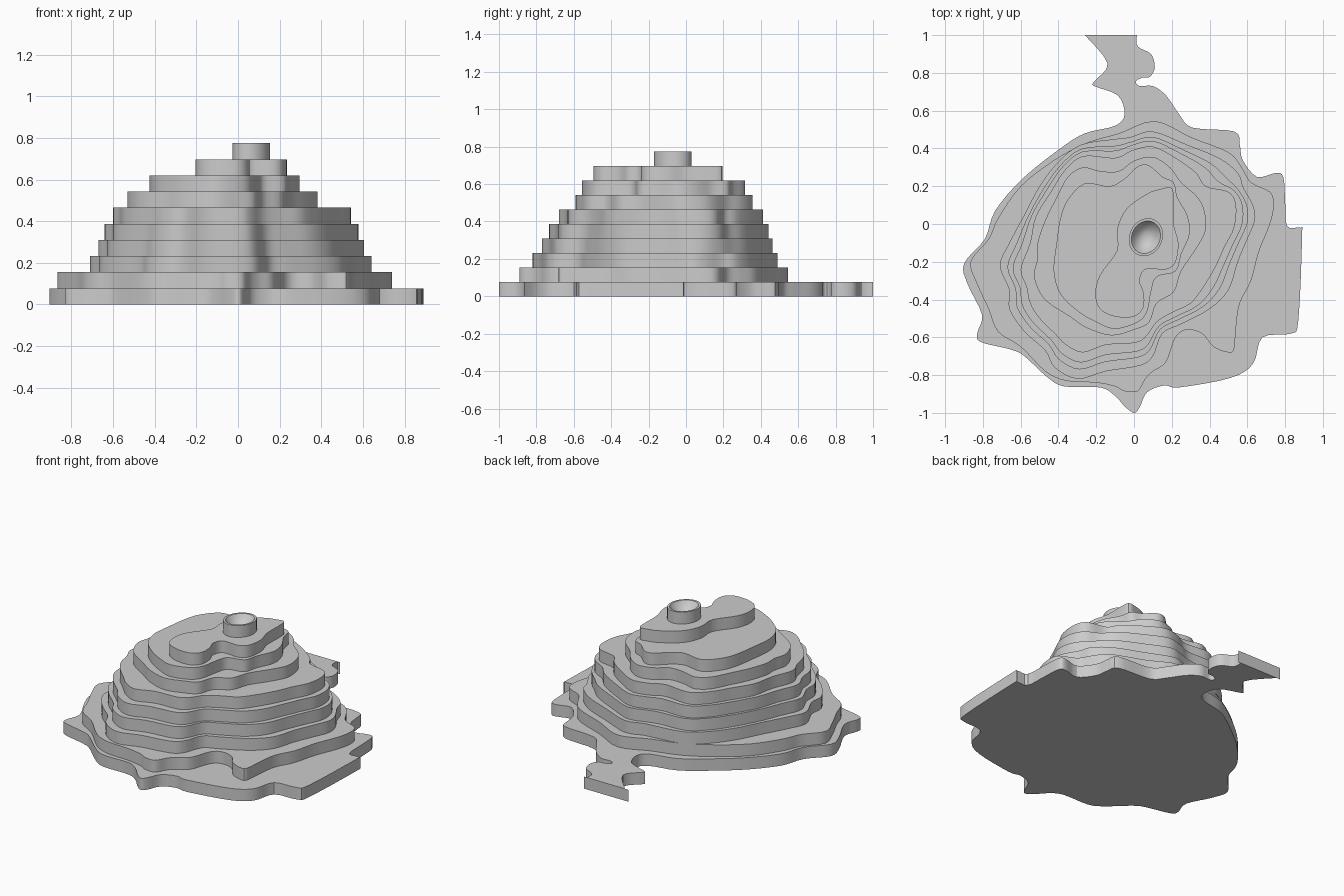
import bpy, bmesh, math

STEP = 0.0775


def smooth_loop(flat, n=4):
    """Closed Catmull-Rom curve through x,y pairs; repeated points stay sharp."""
    p = list(zip(flat[::2], flat[1::2]))
    out = []
    for i in range(len(p)):
        a, b, c, d = (p[(i + k) % len(p)] for k in (-1, 0, 1, 2))
        for j in range(n):
            t = j / n
            q = [0.5 * (2*b[k] + (c[k]-a[k])*t + (2*a[k]-5*b[k]+4*c[k]-d[k])*t*t
                        + (3*b[k]-a[k]-3*c[k]+d[k])*t**3) for k in (0, 1)]
            q = [max(-1, min(1, v)) for v in q]
            if not out or math.dist(q, out[-1]) > 0.002:
                out.append(q)
    if math.dist(out[0], out[-1]) < 0.002:
        out.pop()
    return out


def terrace(name, level, pts, crater=None):
    bm = bmesh.new()
    z0, z1 = level * STEP, (level + 1) * STEP
    rings = [[bm.verts.new((x, y, z)) for x, y in pts] for z in (z0, z1)]
    if crater:
        cx, cy = crater
        for s, dz in ((0.86, 0.0), (0.72, -0.02), (0.45, -0.045), (0.2, -0.055)):
            rings.append([bm.verts.new((cx + (x-cx)*s, cy + (y-cy)*s, z1 + dz)) for x, y in pts])
    n = len(pts)
    for lo, hi in zip(rings, rings[1:]):
        for i in range(n):
            j = (i + 1) % n
            bm.faces.new((lo[i], lo[j], hi[j], hi[i]))
    bm.faces.new(rings[0][::-1])
    bm.faces.new(rings[-1])
    bmesh.ops.recalc_face_normals(bm, faces=bm.faces)
    me = bpy.data.meshes.new(name)
    bm.to_mesh(me)
    bm.free()
    ob = bpy.data.objects.new(name, me)
    bpy.context.collection.objects.link(ob)
    bpy.context.view_layer.objects.active = ob
    bpy.ops.object.select_all(action='DESELECT')
    ob.select_set(True)
    bpy.ops.object.shade_smooth_by_angle(angle=math.radians(30))


# Shoreline with the northern spit
base = [-.26, 1, -.26, 1, .015, 1, .015, 1, .02, .94, .09, .9, .11, .83, .085, .78, .045, .775,
        .01, .755, .03, .73, .1, .73, .17, .68, .24, .58, .31, .51, .53, .49, .56, .42,
        .575, .34, .65, .25, .75, .27, .79, .25, .80, .13, .81, -.01, .88, -.02, .89, -.06,
        .87, -.51, .83, -.58, .68, -.6, .63, -.74, .51, -.815, .24, -.865, .16, -.855,
        .07, -.89, .03, -.97, 0, -1, -.05, -.965, -.1, -.91, -.18, -.865, -.37, -.86,
        -.46, -.81, -.58, -.7, -.65, -.665, -.81, -.625, -.83, -.58, -.805, -.48,
        -.88, -.32, -.9, -.21, -.79, -.08, -.735, .07, -.59, .24, -.39, .4, -.26, .48,
        -.1, .52, -.05, .58, -.085, .68, -.21, .73, -.21, .755, -.14, .85]
# Lower shelf
shelf = [-.865, -.2, -.83, -.32, -.77, -.45, -.72, -.57, -.6, -.65, -.47, -.78, -.36, -.83,
         -.2, -.84, -.1, -.86, -.05, -.885, .02, -.885, .06, -.82, .1, -.78, .17, -.73,
         .22, -.6, .28, -.56, .36, -.58, .42, -.65, .5, -.68, .53, -.66, .54, -.55,
         .56, -.42, .62, -.3, .66, -.15, .72, 0, .74, .1, .72, .17, .62, .22, .57, .3,
         .5, .38, .3, .46, .11, .545, -.08, .48, -.25, .43, -.42, .34, -.6, .2, -.72, .03, -.77, -.08]
# Steep flank: bottom and top contours, with the ones between blended
flank_low = [.1, .49, .28, .42, .45, .35, .55, .27, .58, .19, .63, .1, .64, .02, .6, -.08,
             .55, -.2, .5, -.35, .4, -.45, .25, -.53, .15, -.58, .1, -.7, .03, -.75,
             -.15, -.78, -.3, -.82, -.42, -.76, -.47, -.67, -.58, -.57, -.66, -.45, -.66, -.35,
             -.71, -.22, -.66, -.1, -.58, .05, -.5, .2, -.4, .33, -.28, .42, -.1, .45, -.02, .46]
flank_high = [.1, .41, .22, .35, .33, .27, .38, .2, .5, .17, .54, .1, .53, -.02, .48, -.12,
              .43, -.23, .37, -.33, .3, -.42, .2, -.47, .12, -.52, .06, -.6, 0, -.63,
              -.15, -.64, -.27, -.68, -.36, -.64, -.42, -.58, -.5, -.5, -.55, -.42, -.57, -.33,
              -.6, -.24, -.55, -.1, -.52, .04, -.44, .17, -.37, .28, -.27, .36, -.1, .35, -.01, .39]
# Upper terraces
upper = [.1, .355, .19, .3, .25, .22, .33, .15, .37, .08, .38, -.03, .33, -.13, .25, -.25,
         .21, -.36, .12, -.42, .08, -.52, 0, -.56, -.12, -.59, -.25, -.55, -.34, -.49,
         -.45, -.42, -.5, -.36, -.53, -.27, -.51, -.18, -.51, -.1, -.47, .02, -.41, .14,
         -.35, .25, -.27, .3, -.18, .28, -.08, .28, 0, .335]
shoulder = [-.35, .13, -.26, .215, -.13, .2, -.05, .24, .02, .305, .08, .31, .15, .25,
            .21, .22, .23, .14, .28, .05, .295, -.05, .25, -.16, .22, -.25, .12, -.28,
            .09, -.36, .07, -.46, .02, -.52, -.1, -.555, -.2, -.52, -.3, -.46, -.39, -.37,
            -.425, -.25, -.41, -.1, -.39, .03]
summit = [.2, .19, .14, .185, .07, .16, -.04, .08, -.09, -.03, -.09, -.14, -.18, -.27,
          -.205, -.37, -.18, -.45, -.1, -.49, 0, -.49, .05, -.44, .05, -.36, .03, -.3,
          .06, -.24, .17, -.24, .22, -.2, .235, -.1, .21, 0, .21, .12]


def blend(t):
    return [a + (b - a) * t for a, b in zip(flank_low, flank_high)]


layers = [("shoreline", base), ("lower_shelf", shelf), ("flank_1", flank_low),
          ("flank_2", blend(.36)), ("flank_3", blend(.62)), ("flank_4", flank_high),
          ("upper_terrace", upper), ("shoulder", shoulder), ("summit", summit)]
for level, (name, pts) in enumerate(layers):
    terrace(name, level, smooth_loop(pts))

# Crater: tilted oval plug with a sunken bowl
cx, cy, tilt = .063, -.07, math.radians(65)
oval = []
for i in range(40):
    a = 2 * math.pi * i / 40
    u, v = .103 * math.cos(a), .087 * math.sin(a)
    oval.append((cx + u*math.cos(tilt) - v*math.sin(tilt), cy + u*math.sin(tilt) + v*math.cos(tilt)))
terrace("crater", 9, oval, (cx, cy))
